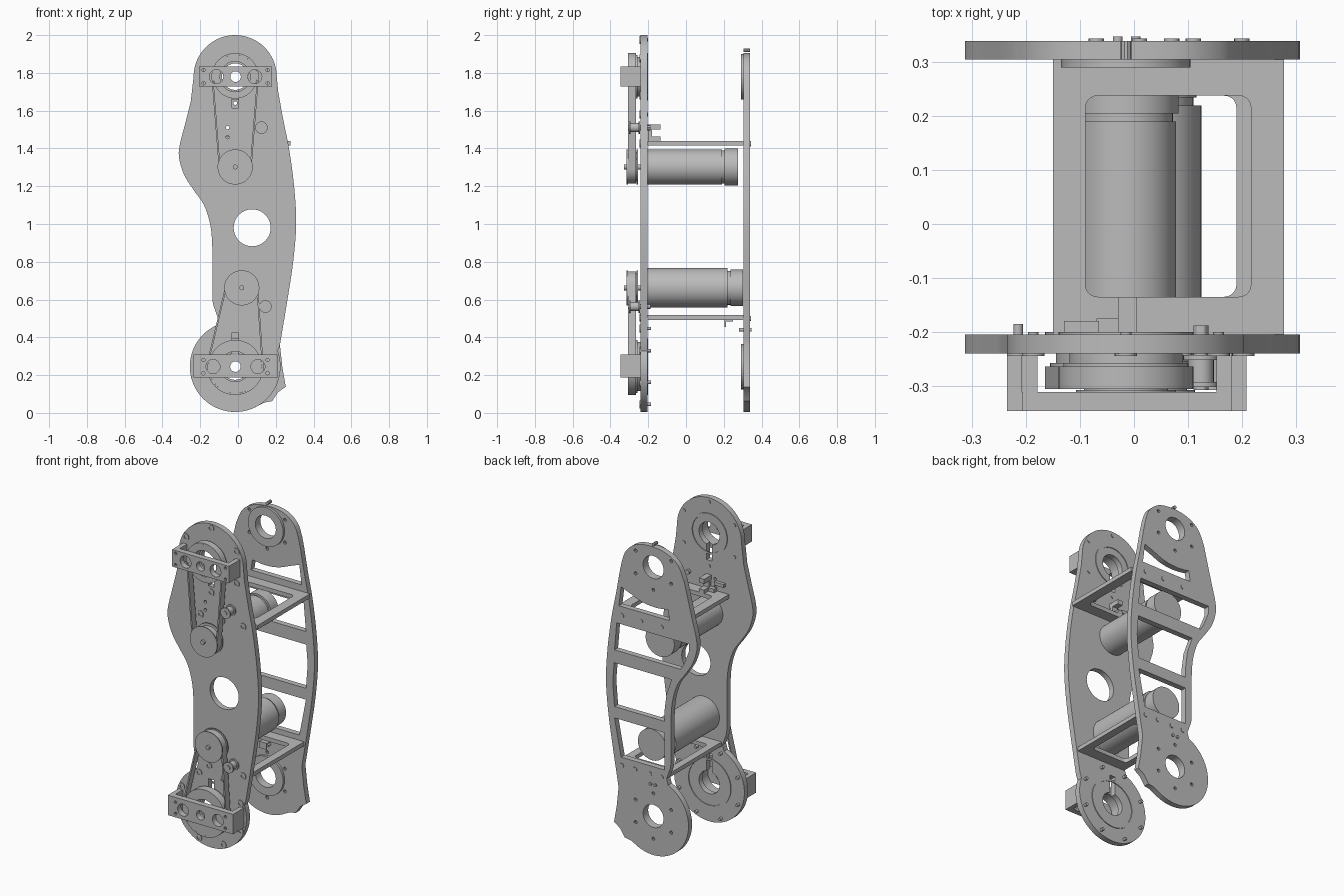
import bpy, bmesh
from math import cos, sin, radians, pi
from mathutils import Vector

if "Cube" in bpy.data.objects:
    bpy.data.objects.remove(bpy.data.objects["Cube"], do_unlink=True)

grey = bpy.data.materials.new("machined grey")
grey.use_nodes = True
COLOR = (0.5, 0.5, 0.5, 1)
grey.diffuse_color = COLOR
grey.node_tree.nodes["Principled BSDF"].inputs["Base Color"].default_value = COLOR


# ---- profile helpers ----
def arc(c, r, a0=0, a1=360, n=40):
    closed = a1 - a0 == 360
    steps = n if closed else n - 1
    return [(c[0] + r * cos(radians(a0 + (a1 - a0) * i / steps)),
             c[1] + r * sin(radians(a0 + (a1 - a0) * i / steps))) for i in range(n)]


def rect(x0, x1, z0, z1, r=0):
    if not r:
        return [(x0, z0), (x1, z0), (x1, z1), (x0, z1)]
    corners = [(x1 - r, z1 - r), (x0 + r, z1 - r), (x0 + r, z0 + r), (x1 - r, z0 + r)]
    return [p for i, c in enumerate(corners) for p in arc(c, r, 90 * i, 90 * i + 90, 6)]


def spline(pts, n=5):
    # smooth open curve through the points
    p = [Vector(q) for q in [pts[0]] + pts + [pts[-1]]]
    out = []
    for a, b, c, d in zip(p, p[1:], p[2:], p[3:]):
        for i in range(n):
            t = i / n
            out.append(tuple(0.5 * (2 * b + (c - a) * t + (2 * a - 5 * b + 4 * c - d) * t * t
                                    + (3 * b - a - 3 * c + d) * t ** 3)))
    return out + [pts[-1]]


def hull(c1, r1, c2, r2, n=96):
    # outline wrapped tightly around two circles
    out = []
    for i in range(n):
        d = Vector((cos(2 * pi * i / n), sin(2 * pi * i / n)))
        best = max(((Vector(c1), r1), (Vector(c2), r2)), key=lambda k: k[0].dot(d) + k[1])
        out.append(tuple(best[0] + best[1] * d))
    return out


def solid(name, loops, a, b, axis="y"):
    # fill nested outlines and extrude them between a and b along the axis
    cu = bpy.data.curves.new(name, "CURVE")
    cu.dimensions, cu.fill_mode, cu.extrude = "2D", "BOTH", (b - a) / 2
    for loop in loops:
        s = cu.splines.new("POLY")
        s.points.add(len(loop) - 1)
        for pt, q in zip(s.points, loop):
            pt.co = (q[0], q[1], 0, 1)
        s.use_cyclic_u = True
    tmp = bpy.data.objects.new(name + "_profile", cu)
    bpy.context.collection.objects.link(tmp)
    dg = bpy.context.evaluated_depsgraph_get()
    mesh = bpy.data.meshes.new_from_object(tmp.evaluated_get(dg))
    bpy.data.objects.remove(tmp, do_unlink=True)
    bm = bmesh.new()
    bm.from_mesh(mesh)
    bmesh.ops.remove_doubles(bm, verts=bm.verts, dist=1e-5)
    mid = (a + b) / 2
    for v in bm.verts:
        x, y, z = v.co
        v.co = (x, mid - z, y) if axis == "y" else (x, y, mid + z)
    bmesh.ops.recalc_face_normals(bm, faces=bm.faces)
    bm.to_mesh(mesh)
    bm.free()
    mesh.shade_smooth()
    mesh.set_sharp_from_angle(angle=radians(30))
    mesh.materials.clear()
    mesh.materials.append(grey)
    ob = bpy.data.objects.new(name, mesh)
    bpy.context.collection.objects.link(ob)
    return ob


def discs(name, pts, r, a, b, hole=0):
    loops = [arc(p, r, n=20) for p in pts]
    if hole:
        loops += [arc(p, hole, n=12) for p in pts]
    solid(name, loops, a, b)


TOP, LOW = (-0.015, 1.78), (-0.015, 0.245)
FRONT, INNER = -0.24, -0.205
BACK_IN, BACK = 0.305, 0.34

# ---- shared side outlines of the two plates ----
right_side = spline([(.222, .36), (.262, .6), (.292, .8), (.308, 1), (.297, 1.2),
                     (.27, 1.4), (.24, 1.55), (.213, 1.7)])
left_side = spline([(-.25, 1.65), (-.28, 1.53), (-.308, 1.42), (-.312, 1.35), (-.285, 1.26),
                    (-.235, 1.18), (-.18, 1.1), (-.148, 1), (-.137, .9), (-.135, .75),
                    (-.135, .6), (-.12, .54), (-.105, .5)])


def keyhole(c, r, w, length, up):
    a = 90 if up else 270
    half = 15
    loop = arc(c, r, a + half, a + 360 - half, 36)
    end = c[1] + (length if up else -length)
    s = -1 if up else 1
    return loop + [(c[0] - s * w, end), (c[0] + s * w, end)]


# ---- front plate ----
front_outline = arc(LOW, .24, 115, 380, 60) + right_side + arc(TOP, .22, 0, 180) + left_side
solid("front_plate", [front_outline, arc((.075, .98), .098),
                      keyhole(TOP, .07, .018, .165, False),
                      keyhole(LOW, .07, .018, .18, True),
                      arc((-.055, 1.51), .009, n=12), arc((-.055, 1.46), .009, n=12)],
      FRONT, INNER)

# ---- back plate with ladder-like windows ----
spur = [(.14, .055), (.18, .062), (.212, .11), (.253, .138), (.235, .24)]
cap = spline([(.2, 1.76), (.17, 1.835), (.1, 1.89), (0, 1.905), (-.1, 1.89),
              (-.18, 1.84), (-.225, 1.75)])
windows = [
    spline([(.205, 1.6), (.14, 1.575), (.06, 1.545), (-.03, 1.535), (-.115, 1.545)])
    + [(-.125, 1.48), (.22, 1.48)],
    [(.25, 1.2), (.235, 1.37), (-.26, 1.37), (-.26, 1.33), (-.225, 1.24), (-.2, 1.2)],
    [(.25, .85), (.262, 1), (.252, 1.12), (-.14, 1.12), (-.105, 1.02), (-.092, .92), (-.09, .85)],
    [(.205, .55), (.25, .78), (-.09, .78), (-.09, .55)],
]
bolt_rings = [p for c in (TOP, LOW) for p in arc(c, .14, 30, 390, 6)]
bolt_rows = [(x, 1.425) for x in (.2, .07, -.07)] + [(x, .5) for x in (.2, .11, .01, -.07)]
solid("back_plate", [arc(LOW, .24, 115, 300, 50) + spur + right_side + cap + left_side]
      + windows + [arc(c, .07) for c in (TOP, LOW)]
      + [arc(p, .01, n=10) for p in bolt_rings], BACK_IN, BACK)
discs("back_plate_bolts", bolt_rows, .014, BACK, BACK + .004)
discs("back_stop_pins", [(-.03, .44), (.003, .44)], .009, .28, .348)
for label, c in (("upper", TOP), ("lower", LOW)):
    solid(label + "_back_boss", [arc(c, .12, n=48), arc(c, .07)], .29, BACK_IN)

# ---- cross shelves between the plates ----
solid("upper_shelf", [rect(-.15, .278, INNER, BACK_IN),
                      rect(-.09, .217, -.135, .238, .022)], 1.415, 1.44, "z")
solid("lower_shelf", [rect(-.1, .238, INNER, BACK_IN),
                      rect(-.055, .19, -.135, .238, .022)], .492, .517, "z")

# ---- sensors on the shelves ----
solid("sensor_foot", [rect(-.07, .005, -.2, -.175), rect(-.03, .005, -.175, -.135)], 1.44, 1.462, "z")
solid("sensor_post", [rect(-.03, .005, -.2, -.18)], 1.46, 1.505, "z")
solid("sensor_head", [rect(-.03, .005, INNER, -.135)], 1.5, 1.528, "z")
solid("sensor_barrel", [rect(-.13, -.065, -.2, -.18)], 1.485, 1.505, "z")
solid("lower_sensor_tab", [rect(0, .05, .205, .213)], .455, .495, "z")
solid("lower_sensor_foot", [rect(0, .05, .205, .25)], .484, .492, "z")

# ---- motors, pulleys and belts ----
drives = [("upper", TOP, .125, (-.015, 1.302), (.093, .19, .098, .275), (.124, 1.51)),
          ("lower", LOW, .15, (.02, .662), (.105, .22, .096, .303), (.145, .563))]
for label, hub, big, mot, (r, y1, r2, y2), idler in drives:
    solid(label + "_motor_body", [arc(mot, r, n=48)], INNER, y1)
    solid(label + "_motor_neck", [arc(mot, min(r, r2) - .006, n=48)], y1, y1 + .015)
    solid(label + "_motor_cap", [arc(mot, r2, n=48)], y1 + .015, y2)
    solid(label + "_motor_shaft", [arc(mot, .013, n=16)], -.328, FRONT)
    solid(label + "_drive_pulley", [arc(mot, .078)], -.308, -.26)
    for end, y in (("front", -.315), ("rear", -.262)):
        solid(f"{label}_drive_flange_{end}", [arc(mot, .093, n=48)], y, y + .007)
    solid(label + "_belt", [hull(hub, big, mot, .087), hull(hub, big - .009, mot, .078)],
          -.306, -.264)
    solid(label + "_hub_pulley", [arc(hub, big - .009, n=56), arc(hub, .08)], -.306, -.258)
    solid(label + "_hub_ring", [arc(hub, big - .02, n=56), arc(hub, .08)], -.258, FRONT)
    solid(label + "_bearing_ring", [arc(hub, big, n=56), arc(hub, big - .012, n=56)],
          INNER, INNER + .005)
    # belt tensioner
    solid(label + "_idler", [arc(idler, .024, n=24)], -.295, -.25)
    for end, y in (("front", -.302), ("rear", -.252)):
        solid(f"{label}_idler_flange_{end}", [arc(idler, .033, n=24)], y, y + .009)
    solid(label + "_idler_bolt", [arc(idler, .014, n=12)], -.308, -.188)

# ---- U-shaped bearing brackets ----
brackets = [("upper", -.207, .181, 1.728, 1.833, .102), ("lower", -.236, .209, .187, .31, .119)]
for label, x0, x1, z0, z1, off in brackets:
    cx, cz = (x0 + x1) / 2, TOP[1] if label == "upper" else LOW[1]
    holes = [arc((cx, cz), .028, n=24)] + [arc((cx + s * off, cz), .037, n=28) for s in (-1, 1)]
    small = [arc((cx + s * .17, cz + t * .035), .009, n=10) for s in (-1, 1) for t in (-1, 1)]
    solid(label + "_bracket_bar", [rect(x0, x1, z0, z1)] + holes + small, -.347, -.312)
    for side, xa in (("right", x0), ("left", x1 - .028)):
        solid(f"{label}_bracket_arm_{side}", [rect(xa, xa + .028, z0, z1)], -.312, FRONT)

# ---- fasteners on the front plate ----
upper_bolts = [(-.015, 1.975), (-.015, 1.58), (-.087, 1.427), (.06, 1.427), (.203, 1.427)]
upper_bolts += [(-.015 + s * .172, z) for s in (-1, 1) for z in (1.877, 1.68)]
lower_bolts = [(-.098, .447), (.066, .447), (-.03, .505), (.087, .505), (.203, .505)]
lower_bolts += [(-.015 + s * .2, z) for s in (-1, 1) for z in (.33, .162)]
lower_bolts += [(-.015 + s * .083, .045) for s in (-1, 1)]
discs("front_plate_bolts", upper_bolts + lower_bolts, .021, FRONT - .005, FRONT, .011)
discs("lower_bolt_ends", lower_bolts, .009, INNER, -.186)
discs("upper_bolt_ends", upper_bolts, .01, INNER, INNER + .005)
